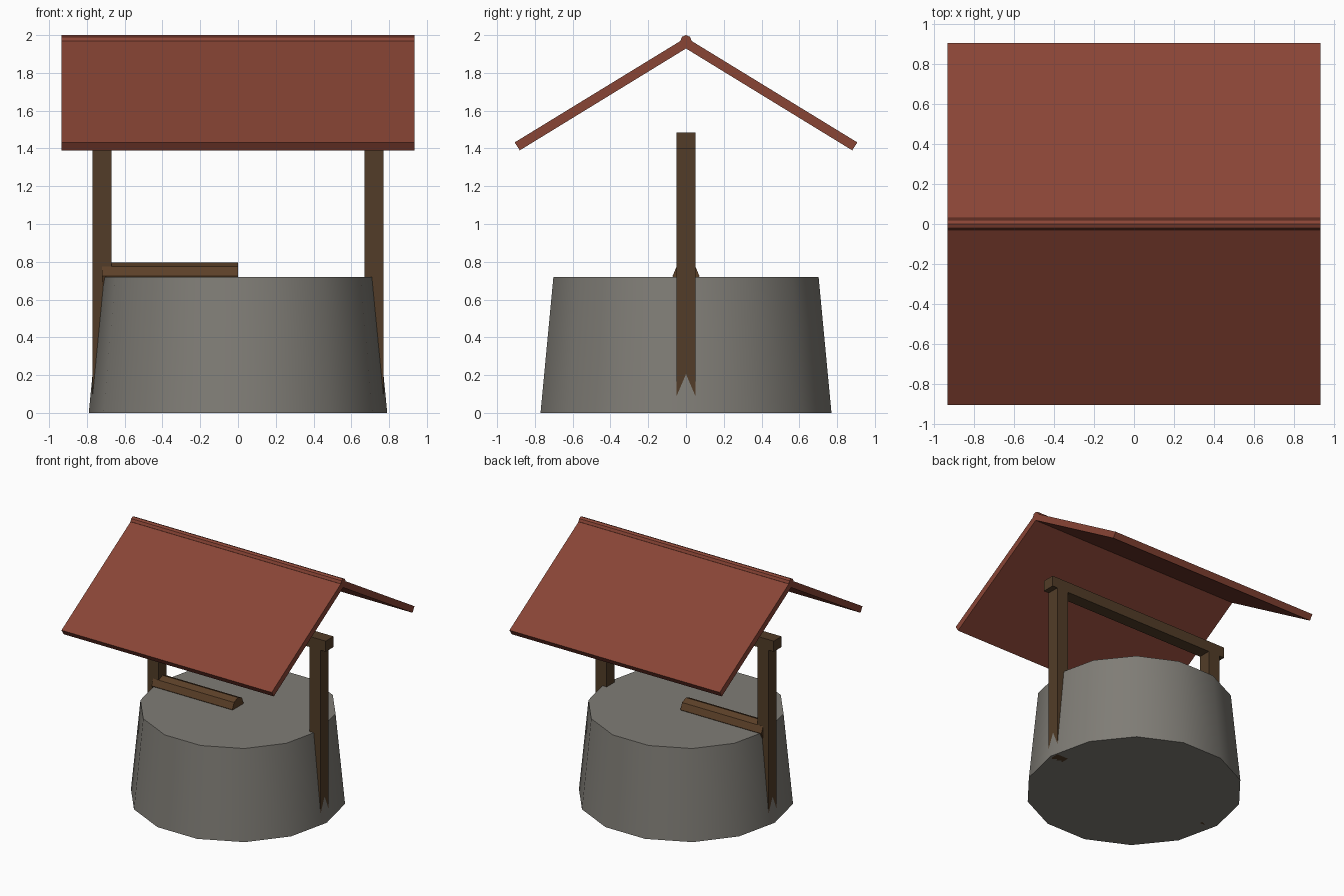
import bpy, math

if "Cube" in bpy.data.objects:
    bpy.data.objects.remove(bpy.data.objects["Cube"])


def material(name, rgb):
    m = bpy.data.materials.new(name)
    m.diffuse_color = (*rgb, 1)
    m.use_nodes = True
    m.node_tree.nodes["Principled BSDF"].inputs["Base Color"].default_value = m.diffuse_color
    return m


STONE = material("grey stone", (0.215, 0.205, 0.182))
WOOD = material("dark wood", (0.084, 0.046, 0.021))
LOG = material("warm wood", (0.107, 0.052, 0.021))
ROOF = material("red roof", (0.250, 0.059, 0.036))


def finish(name, mat):
    ob = bpy.context.object
    ob.name = ob.data.name = name
    ob.data.materials.append(mat)
    return ob


def box(name, lo, hi, mat):
    bpy.ops.mesh.primitive_cube_add(size=1, location=[(a + b) / 2 for a, b in zip(lo, hi)])
    ob = finish(name, mat)
    ob.scale = [b - a for a, b in zip(lo, hi)]
    return ob


def bar_x(name, x0, x1, z, radius, mat):
    """Octagonal bar lying along x, with an edge on top."""
    bpy.ops.mesh.primitive_cylinder_add(vertices=8, radius=radius, depth=x1 - x0,
                                        location=((x0 + x1) / 2, 0, z),
                                        rotation=(0, math.pi / 2, 0))
    return finish(name, mat)


# Tapered 14-sided stone wall, with corners on the x axis
bpy.ops.mesh.primitive_cone_add(vertices=14, radius1=0.79, radius2=0.72, depth=0.72,
                                location=(0, 0, 0.36), rotation=(0, 0, math.pi / 2))
finish("stone_wall", STONE)
bpy.ops.object.shade_smooth_by_angle(angle=math.radians(30))

# Two posts and the crossbeam on top of them
for side, x in (("left", -0.72), ("right", 0.72)):
    box(side + "_post", (x - 0.05, -0.05, 0), (x + 0.05, 0.05, 1.40), WOOD)
box("crossbeam", (-0.815, -0.05, 1.40), (0.815, 0.05, 1.485), WOOD)

# Short log resting on the wall
bar_x("log", -0.72, 0, 0.724, 0.071, LOG)

# Gable roof: one sloped panel profile per side, extruded along x
W = 0.935
panel = [(0, 1.987), (0.907, 1.432), (0.88, 1.39), (0, 1.929)]
for side, s in (("front", -1), ("back", 1)):
    verts = [(x, s * y, z) for x in (-W, W) for y, z in panel]
    faces = [(0, 1, 2, 3), (7, 6, 5, 4)]
    faces += [(i, i + 4, (i + 1) % 4 + 4, (i + 1) % 4) for i in range(4)]
    if s > 0:
        faces = [f[::-1] for f in faces]
    me = bpy.data.meshes.new(side + "_roof")
    me.from_pydata(verts, [], faces)
    me.materials.append(ROOF)
    bpy.context.collection.objects.link(bpy.data.objects.new(side + "_roof", me))

# Ridge cap
bar_x("ridge_cap", -W, W, 1.97, 0.03, ROOF)
